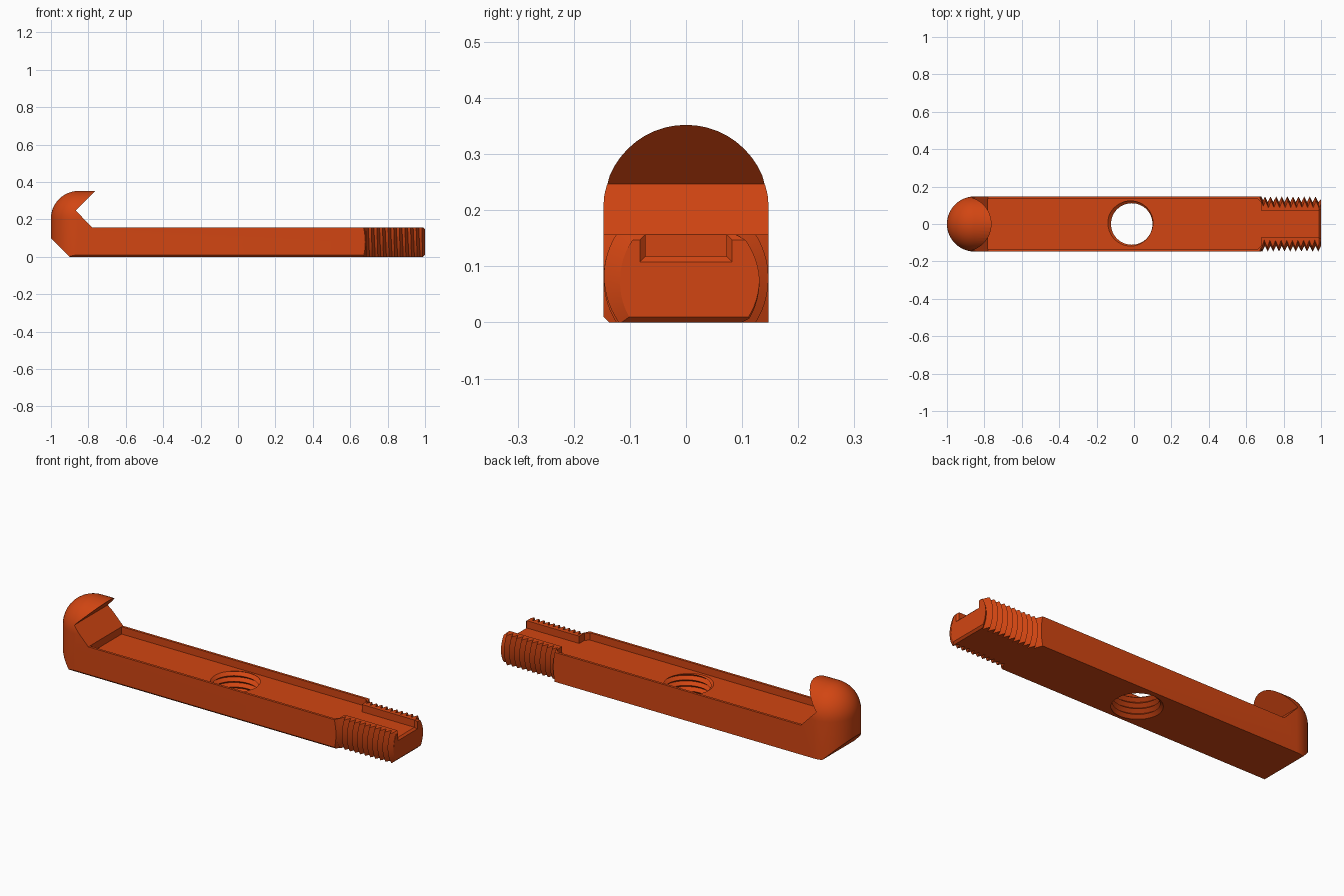
import bpy, bmesh, math
from mathutils import Matrix, Vector

if "Cube" in bpy.data.objects:
    bpy.data.objects.remove(bpy.data.objects["Cube"], do_unlink=True)

HALF_WIDTH = 0.147
BAR_TOP = 0.157
AXIS_Z = BAR_TOP / 2
FLOOR = 0.118
PITCH = 0.03

orange = bpy.data.materials.new("burnt_orange")
orange.use_nodes = True
orange.diffuse_color = (0.64, 0.06, 0.006, 1)
orange.node_tree.nodes["Principled BSDF"].inputs["Base Color"].default_value = orange.diffuse_color


def finish(name, bm):
    bmesh.ops.recalc_face_normals(bm, faces=bm.faces)
    mesh = bpy.data.meshes.new(name)
    bm.to_mesh(mesh)
    bm.free()
    mesh.materials.append(orange)
    obj = bpy.data.objects.new(name, mesh)
    bpy.context.collection.objects.link(obj)
    return obj


def prism(name, outline, low, high, place):
    """Extrude a 2D outline; place(u, v, w) maps it into space."""
    bm = bmesh.new()
    ends = [[bm.verts.new(place(u, v, w)) for u, v in outline] for w in (low, high)]
    for ring in ends:
        bm.faces.new(ring)
    for i in range(len(outline)):
        j = (i + 1) % len(outline)
        bm.faces.new((ends[0][i], ends[0][j], ends[1][j], ends[1][i]))
    return finish(name, bm)


def hull(name, points):
    bm = bmesh.new()
    for p in points:
        bm.verts.new(p)
    result = bmesh.ops.convex_hull(bm, input=bm.verts)
    loose = [v for v in bm.verts if not v.link_faces]
    bmesh.ops.delete(bm, geom=loose, context='VERTS')
    return finish(name, bm)


def helix(name, start, end, root, crest, place, limit=lambda h: 9, steps=64):
    """Closed screw-thread solid; place(x, y, h) sets its axis."""
    bm = bmesh.new()
    rows = int((end - start) / PITCH * 2)
    grid = []
    for k in range(rows):
        for j in range(steps):
            a = math.tau * j / steps
            h = start + PITCH * (k / 2 + j / steps)
            r = min(crest if k % 2 else root, limit(h))
            grid.append(bm.verts.new(place(r * math.cos(a), r * math.sin(a), h)))

    def at(k, j):
        return grid[(k + 2) * steps] if j == steps else grid[k * steps + j]

    for k in range(rows - 3):
        for j in range(steps):
            q = (at(k, j), at(k, j + 1), at(k + 1, j + 1), at(k + 1, j))
            bm.faces.new(q[:3])
            bm.faces.new((q[0], q[2], q[3]))
    # Fan caps across both open ends
    for k, h in ((0, start), (rows - 3, end)):
        loop = [at(k, j) for j in range(steps)] + [at(k + 2, 0), at(k + 1, 0)]
        hub = bm.verts.new(place(0, 0, h))
        for a, b in zip(loop, loop[1:] + loop[:1]):
            bm.faces.new((a, b, hub))
    return finish(name, bm)


def lathe_x(name, profile, steps=64):
    """Closed solid turned round the thread axis from (x, radius) points."""
    bm = bmesh.new()
    rings = [[bm.verts.new((x, r * math.cos(math.tau * j / steps),
                            AXIS_Z + r * math.sin(math.tau * j / steps)))
              for j in range(steps)] for x, r in profile]
    bm.faces.new(rings[0])
    bm.faces.new(rings[-1])
    for a, b in zip(rings, rings[1:]):
        for j in range(steps):
            n = (j + 1) % steps
            bm.faces.new((a[j], a[n], b[n], b[j]))
    return finish(name, bm)


def boolean(target, tool, operation):
    mod = target.modifiers.new(operation.lower(), 'BOOLEAN')
    mod.operation = operation
    mod.solver = 'EXACT'
    mod.object = tool
    bpy.context.view_layer.objects.active = target
    bpy.ops.object.modifier_apply(modifier=mod.name)
    bpy.data.objects.remove(tool, do_unlink=True)


# Bar with hooked head, as a side profile
side = [(-0.9, 0), (0.99, 0), (1, 0.01), (1, 0.147), (0.99, BAR_TOP), (-0.78, BAR_TOP),
        (-0.867, 0.247), (-0.762, 0.352), (-1, 0.352), (-1, 0.1)]
bar = prism("hooked_bar", side, -HALF_WIDTH, HALF_WIDTH, lambda u, v, w: (u, w, v))

# Rounded envelope: dome, round back and round top of the head
ball = []
for i in range(25):
    for j in range(48):
        lat, lon = math.pi * (i / 24 - 0.5), math.tau * j / 48
        ball.append(Vector((math.cos(lat) * math.cos(lon), math.cos(lat) * math.sin(lon),
                            math.sin(lat))) * (HALF_WIDTH + 0.0002))
        if i in (0, 24):
            break
corners = [Vector((x, 0, z)) for x in (-0.853, 1.3) for z in (-0.3, 0.205)]
boolean(bar, hull("head_envelope", [c + p for c in corners for p in ball]), 'INTERSECT')

# Conical shoulder and threaded shank
shoulder = lathe_x("shoulder", [(-1.2, 0.6), (0.6, 0.6), (0.67, 0.169), (0.697, 0.112)])
thread = helix("thread", 0.655, 1.09, 0.117, HALF_WIDTH,
               lambda x, y, h: (h, x, AXIS_Z + y),
               limit=lambda h: max(0.07, 0.131 + (1 - h)))
boolean(shoulder, thread, 'UNION')
boolean(bar, shoulder, 'INTERSECT')

# Wide channel narrowing to a slot through the thread
half = [(-0.78, 0.134), (0.66, 0.134), (0.68, 0.115), (0.68, 0.072), (1.1, 0.072)]
plan = half + [(x, -y) for x, y in reversed(half)]
boolean(bar, prism("channel", plan, FLOOR, 0.2, lambda u, v, w: (u, v, w)), 'DIFFERENCE')
# The channel must leave the hook tip alone, so it stops just above the bar
flare = [(x, s * (0.072 + d), z) for x, d in ((0.99, 0), (1.01, 0.02))
         for s in (-1, 1) for z in (FLOOR - d, 0.2)]
boolean(bar, hull("slot_flare", flare), 'DIFFERENCE')

# Threaded hole
hole = helix("hole", -0.06, 0.27, 0.111, 0.13, lambda x, y, h: (x - 0.012, y, h))
boolean(bar, hole, 'DIFFERENCE')

# Small chamfer along the lower front edge
c = 0.01
diamond = [(-HALF_WIDTH - c, 0), (-HALF_WIDTH, -c), (-HALF_WIDTH + c, 0), (-HALF_WIDTH, c)]
boolean(bar, prism("edge_chamfer", diamond, -1.2, 1.2, lambda u, v, w: (w, u, v)), 'DIFFERENCE')

bpy.ops.object.select_all(action='DESELECT')
bar.select_set(True)
bpy.context.view_layer.objects.active = bar
bpy.ops.object.shade_smooth_by_angle(angle=math.radians(25))
